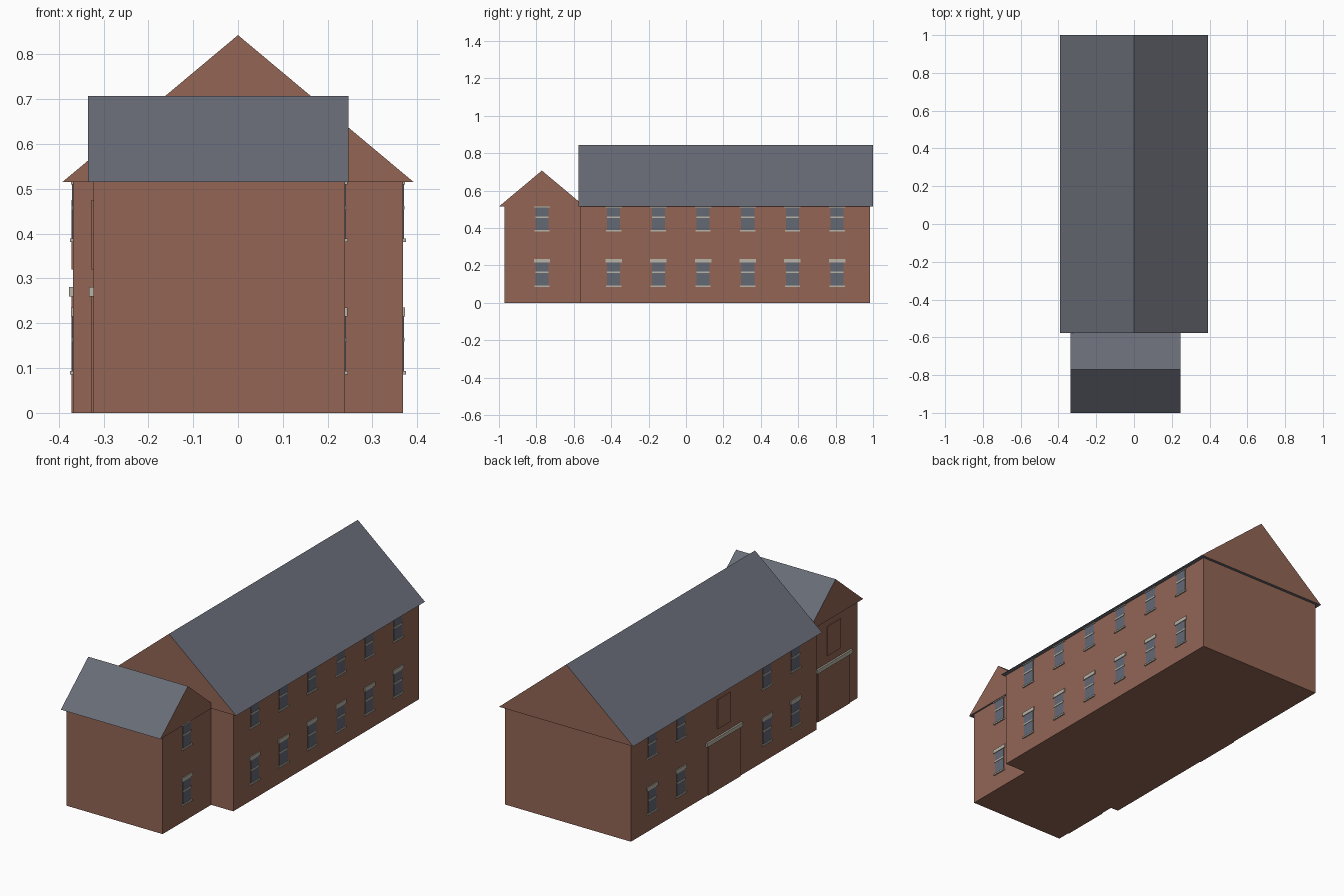
import bpy

cube = bpy.data.objects.get("Cube")
if cube:
    bpy.data.objects.remove(cube, do_unlink=True)


def material(name, rgb):
    """Flat material from an sRGB colour, stored as linear values."""
    lin = [(c / 255 / 12.92 if c < 11 else ((c / 255 + 0.055) / 1.055) ** 2.4) for c in rgb]
    mat = bpy.data.materials.new(name)
    mat.use_nodes = True
    mat.diffuse_color = (*lin, 1)
    bsdf = mat.node_tree.nodes["Principled BSDF"]
    bsdf.inputs["Base Color"].default_value = (*lin, 1)
    bsdf.inputs["Roughness"].default_value = 0.9
    return mat


BRICK = material("brick", (147, 101, 85))
SLATE = material("slate", (104, 108, 118))
GLASS = material("window glass", (99, 104, 116))
STONE = material("pale stone", (184, 179, 166))


def build(name, verts, faces, mats):
    mesh = bpy.data.meshes.new(name)
    mesh.from_pydata(verts, [], faces)
    for m in mats:
        mesh.materials.append(m)
    obj = bpy.data.objects.new(name, mesh)
    bpy.context.collection.objects.link(obj)
    return obj


def box(name, xs, ys, zs, mat):
    (x0, x1), (y0, y1), (z0, z1) = sorted(xs), sorted(ys), sorted(zs)
    verts = [(x, y, z) for z in (z0, z1) for x, y in ((x0, y0), (x1, y0), (x1, y1), (x0, y1))]
    faces = [(3, 2, 1, 0), (4, 5, 6, 7)]
    faces += [(i, (i + 1) % 4, (i + 1) % 4 + 4, i + 4) for i in range(4)]
    return build(name, verts, faces, [mat])


def gable_roof(name, span, length, zs, along_x=False):
    """Solid prism: slate slopes and underside, brick gable ends."""
    mid = sum(span) / 2
    section = [(span[0], zs[0]), (span[1], zs[0]), (mid, zs[1])]
    if along_x:
        section[0], section[1] = section[1], section[0]
    verts = [(l, s, z) if along_x else (s, l, z) for l in length for s, z in section]
    faces = [(0, 1, 2), (5, 4, 3), (1, 0, 3, 4), (2, 1, 4, 5), (0, 2, 5, 3)]
    obj = build(name, verts, faces, [SLATE, BRICK])
    for p in obj.data.polygons:
        p.material_index = 1 if len(p.vertices) == 3 else 0
    return obj


def plate(name, side, wall, depth, y, width, zs, mat):
    """Thin plate standing proud of a side wall."""
    box(name, (side * (wall - 0.004), side * (wall + depth)),
        (y - width / 2, y + width / 2), zs, mat)


def window(side, wall, y, base):
    plate("window_pane", side, wall, 0.002, y, 0.07, (base, base + 0.13), GLASS)
    plate("window_bar", side, wall, 0.004, y, 0.07, (base + 0.069, base + 0.077), STONE)
    plate("window_sill", side, wall, 0.007, y, 0.082, (base - 0.004, base + 0.004), STONE)
    plate("window_lintel", side, wall, 0.005, y, 0.088, (base + 0.125, base + 0.145), STONE)


def loading_doors(wall, y):
    plate("wagon_door", -1, wall, 0.004, y, 0.265, (0, 0.262), BRICK)
    plate("door_beam", -1, wall, 0.009, y, 0.295, (0.26, 0.281), STONE)
    plate("loft_door", -1, wall, 0.004, y, 0.11, (0.32, 0.475), BRICK)


# Brick walls
MAIN, WING_L, WING_R = 0.368, 0.323, 0.239
EAVES = 0.515
box("main_walls", (-MAIN, MAIN), (-0.565, 0.985), (0, EAVES), BRICK)
box("wing_walls", (-WING_L, WING_R), (-0.97, -0.56), (0, EAVES), BRICK)

# Roofs
gable_roof("main_roof", (-0.392, 0.392), (-0.576, 1.0), (EAVES, 0.843))
gable_roof("wing_roof", (-1.0, -0.541), (-0.335, 0.247), (EAVES, 0.707), along_x=True)

# Windows on both storeys
bays = [-0.387 + 0.239 * i for i in range(6)]
for base in (0.09, 0.385):
    window(1, WING_R, -0.77, base)
    for i, y in enumerate(bays):
        window(1, MAIN, y, base)
        if i not in (2, 3):
            window(-1, MAIN, y, base)

# Doors on the right side
loading_doors(MAIN, 0.21)
loading_doors(WING_L, -0.77)
